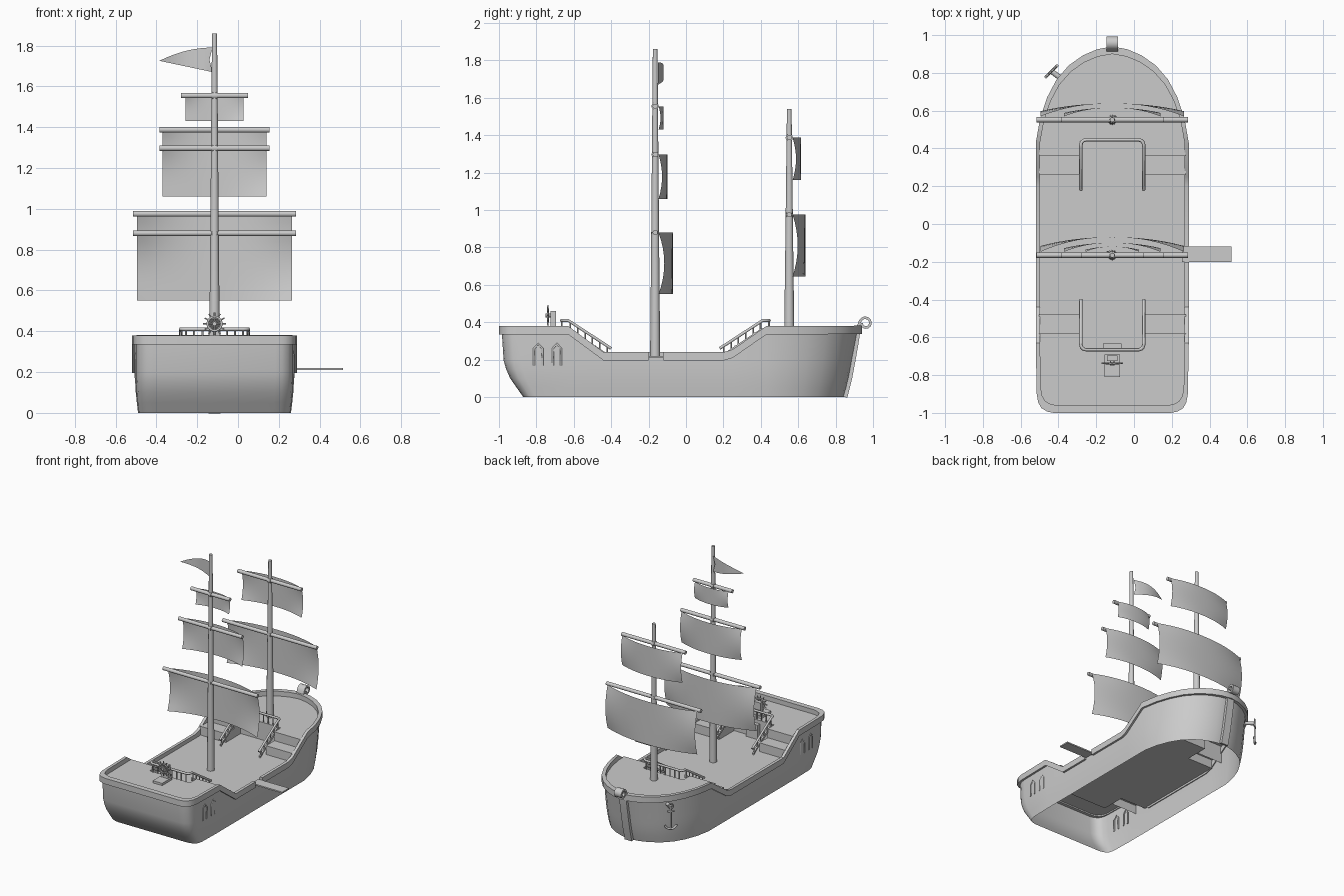
import bpy, math
from math import sin, cos, pi

if "Cube" in bpy.data.objects:
    bpy.data.objects.remove(bpy.data.objects["Cube"])

CX = -0.115                      # ship centreline; everything is built about x=0, then shifted


def mesh(name, verts, faces, smooth=True):
    me = bpy.data.meshes.new(name)
    me.from_pydata(verts, [], faces)
    ob = bpy.data.objects.new(name, me)
    bpy.context.collection.objects.link(ob)
    if smooth:
        bpy.ops.object.select_all(action='DESELECT')
        ob.select_set(True)
        bpy.context.view_layer.objects.active = ob
        bpy.ops.object.shade_smooth_by_angle(angle=math.radians(35))
    return ob


def box(name, x0, x1, y0, y1, z0, z1):
    v = [(x, y, z) for x in (x0, x1) for y in (y0, y1) for z in (z0, z1)]
    f = [(0, 1, 3, 2), (4, 6, 7, 5), (0, 4, 5, 1), (2, 3, 7, 6), (0, 2, 6, 4), (1, 5, 7, 3)]
    return mesh(name, v, f, False)


def tube(name, paths, r, res=2, radii=None):
    cu = bpy.data.curves.new(name, 'CURVE')
    cu.dimensions, cu.bevel_depth, cu.bevel_resolution, cu.use_fill_caps = '3D', r, res, True
    for p in paths:
        sp = cu.splines.new('POLY')
        sp.points.add(len(p) - 1)
        for i, (pt, q) in enumerate(zip(sp.points, p)):
            pt.co = (*q, 1)
            pt.radius = radii[i] if radii else 1
    tmp = bpy.data.objects.new(name + "_path", cu)
    bpy.context.collection.objects.link(tmp)
    bpy.context.view_layer.update()
    me = bpy.data.meshes.new_from_object(tmp.evaluated_get(bpy.context.evaluated_depsgraph_get()))
    bpy.data.objects.remove(tmp)
    ob = bpy.data.objects.new(name, me)
    bpy.context.collection.objects.link(ob)
    return ob


# Plan outline of the rail, right half from stern to bow
HALF = [(0, -1), (.31, -1), (.345, -.993), (.375, -.975), (.392, -.945), (.4, -.9), (.405, -.63),
        (.405, -.44), (.405, -.2), (.405, -.12), (.405, .2), (.405, .25), (.405, .43), (.382, .56),
        (.345, .67), (.295, .765), (.23, .84), (.155, .893), (.08, .925), (0, .94)]


def half_ring(s, stern, bow):
    out = []
    for x, y in HALF:
        if y < -.63:
            y = -.63 + (y + .63) * (stern + .63) / -.37
        elif y > .43:
            y = .43 + (y - .43) * (bow - .43) / .51
        out.append((x * s, y))
    return out


def mirror(half):
    return half + [(-x, y) for x, y in reversed(half) if x > 1e-6]


def sheer(y):                    # rail height along the ship
    pts = [(-2, .38), (-.63, .38), (-.44, .24), (.2, .24), (.25, .255), (.43, .38), (2, .385)]
    for (a, za), (b, zb) in zip(pts, pts[1:]):
        if y <= b:
            return za + (zb - za) * (y - a) / (b - a)


# Open-bottomed hull shell
rows = [(.925, -.87, .845, 0), (.94, -.905, .86, .05), (.953, -.94, .872, .1),
        (.96, -.962, .882, .15), (.963, -.975, .89, .195), (.963, -.985, .92, None)]
V, F = [], []
n = len(mirror(HALF))
for s, st, bw, z in rows:
    V += [(x, y, sheer(y) - .03 if z is None else z) for x, y in mirror(half_ring(s, st, bw))]
for r in range(len(rows) - 1):
    F += [(r*n + i, r*n + (i+1) % n, (r+1)*n + (i+1) % n, (r+1)*n + i) for i in range(n)]
mesh("hull", V, F)

# Rail following the sheer, with a boarding gap on the right
out, inn = mirror(HALF), mirror(half_ring(.945, -.96, .9))
V = [(x, y, sheer(y) + d) for ring, d in ((out, -.045), (out, 0), (inn, 0), (inn, -.045)) for x, y in ring]
F = []
for i in range(n):
    j = (i + 1) % n
    if i == 8:
        F += [(i, n+i, 2*n+i, 3*n+i), (j, 3*n+j, 2*n+j, n+j)]
        continue
    F += [(a*n + i, a*n + j, b*n + j, b*n + i) for a, b in ((0, 1), (1, 2), (2, 3), (3, 0))]
mesh("rail", V, F)

# Decks, steps, bulkheads and stair railings at both ends
LOW, MID, HIGH = .21, .277, .345


def wall(name, path, z0, z1):
    m = len(path)
    v = [(x, y, z) for z in (z0, z1) for x, y in path]
    mesh(name, v, [(i, i+1, m+i+1, m+i) for i in range(m - 1)], False)


def plate(name, pts, z):
    mesh(name, [(x, y, z) for x, y in pts], [tuple(range(len(pts)))], False)


plate("main_deck", mirror([(.17, -.66), (.17, -.48), (.39, -.48), (.39, .26), (.17, .26), (.17, .44)]), LOW)
deck_half = half_ring(.96, -.98, .91)
for tag, e, st, u, k in (("aft", -.58, -.48, -.66, 1), ("fore", .36, .26, .44, -1)):
    edge = [(.389, e), (.17, e), (.17, u)]
    rim = [p for p in deck_half if (p[1] < -.6 if k == 1 else p[1] > .42)]
    plate(tag + "_deck", mirror(rim + edge if k == 1 else edge[::-1] + rim), HIGH)
    wall(tag + "_bulkhead", mirror(edge), LOW, HIGH)
    rails, posts = [], []
    for sd in (-1, 1):
        plate(tag + "_step", [(sd*.17, e), (sd*.389, e), (sd*.389, st), (sd*.17, st)], MID)
        wall(tag + "_step_riser", [(sd*.17, e), (sd*.17, st), (sd*.389, st)], LOW, MID)
        # sloping stringer and balusters
        y0, y1 = u + k*.25, u + k*.03
        x0, x1 = sorted((sd*.16, sd*.172))
        v = [(x, y, z) for x in (x0, x1) for y, z in ((y0, .21), (y0, .225), (y1, .372), (y1, .345))]
        mesh(tag + "_stringer", v, [(0, 1, 2, 3), (7, 6, 5, 4), (0, 4, 5, 1), (1, 5, 6, 2), (2, 6, 7, 3), (3, 7, 4, 0)], False)
        for i in range(6):
            t = (i + .3) / 5.6
            y, z = y0 + (y1 - y0)*t, .265 + .145*t
            posts.append([(sd*.166, y, z - .05), (sd*.166, y, z)])
    right = [(.166, u + k*.26, .26), (.166, u + k*.03, .41)]
    right += [(.141 + .025*cos(a), u + k*(.02 - .025*sin(a)), .41) for a in (0, pi/6, pi/3, pi/2)]
    rails = [right + [(-x, y, z) for x, y, z in reversed(right)]]
    posts += [[(x, u - k*.004, HIGH), (x, u - k*.004, .41)] for x in (-.14, -.1, -.06, -.02, .02, .06, .1, .14)]
    tube(tag + "_handrail", rails, .009, 1)
    tube(tag + "_balusters", posts, .005, 1)

box("cabin_door", -.05, .05, -.66, -.632, LOW, .32)
box("boarding_plank", .37, .63, -.2, -.12, .21, .22)

# Stern windows on both sides
for sd in (-1, 1):
    for y in (-.79, -.69):
        tube("stern_window", [[(sd*.386, y + dy, z) for dy, z in
             ((-.022, .17), (-.022, .26), (0, .285), (.022, .26), (.022, .17))]], .006, 1)

# Stem post with rolled scroll
path = [(.85, 0), (.875, .1), (.892, .19), (.908, .28), (.92, .36), (.927, .395)]
path += [(.96 + r*cos(a), .395 + r*sin(a)) for i in range(15)
         for a, r in [(math.radians(155 - 24*i), .031 - .0008*i)]]
V, m = [], len(path)
for i, (y, z) in enumerate(path):
    a, b = path[max(i-1, 0)], path[min(i+1, m-1)]
    dy, dz = b[0] - a[0], b[1] - a[1]
    L, h = math.hypot(dy, dz), (.013 if i < 5 else .007)
    V += [(x, y + s*h*dz/L, z - s*h*dy/L) for x, s in ((-.03, -1), (.03, -1), (.03, 1), (-.03, 1))]
F = [(4*i+a, 4*i+(a+1) % 4, 4*i+4+(a+1) % 4, 4*i+4+a) for i in range(m-1) for a in range(4)]
mesh("stem_scroll", V, F + [(3, 2, 1, 0), tuple(range(4*m-4, 4*m))])


# Masts, yards and billowing sails
def sail(name, y0, depth, w, ztop, zbot, nx=16, nz=8):
    v = []
    for j in range(nz + 1):
        t = j / nz
        for i in range(nx + 1):
            s = 2*i/nx - 1
            y = y0 + depth*(1 - abs(s)**2.2) + .4*depth*abs(s)**2.2*4*t*(1 - t)
            v.append((s*w, y, ztop + (zbot - ztop)*t))
    f = [(j*(nx+1)+i, j*(nx+1)+i+1, (j+1)*(nx+1)+i+1, (j+1)*(nx+1)+i) for j in range(nz) for i in range(nx)]
    mesh(name, v, f)


def mast(name, y, z0, z1, sails):
    tube(name + "_mast", [[(0, y, z0), (0, y, z0 + .35*(z1-z0)), (0, y, z1)]], .027, 4, [1, .8, .46])
    for zt, zb, yard, w, d in sails:
        tube(name + "_yard", [[(-yard, y, zt), (-yard + .03, y, zt), (yard - .03, y, zt), (yard, y, zt)]], .014, 3)
        tube(name + "_yard_collar", [[(0, y + .026*cos(a), zt + .02*sin(a)) for a in (0, .01)] and
             [(-.012, y, zt), (.012, y, zt)]], .02, 3)
        sail(name + "_sail", y + .018, d, w, zt, zb)


mast("main", -.165, LOW, 1.86, [(.88, .55, .4, .38, .077), (1.297, 1.06, .27, .255, .047), (1.555, 1.43, .165, .142, .027)])
mast("fore", .552, HIGH, 1.54, [(.975, .645, .4, .38, .068), (1.387, 1.16, .27, .255, .045)])

# Pennant
V, F = [], []
for i in range(13):
    t = i / 12
    top, bot = 1.725 + .065*(1 - t**2), 1.725 - .055*(1 - t)
    for q in (0, .5, 1):
        V.append((-.01 - .26*t - (.015*4*q*(1-q) if i == 0 else 0), -.15 + .03*sin(pi*t), bot + (top - bot)*q))
for i in range(12):
    F += [(3*i+q, 3*i+3+q, 3*i+4+q, 3*i+1+q) for q in (0, 1)]
mesh("pennant", V, F)

# Steering wheel on its stand
wy, wz = -.738, .437
ang = [i*pi/12 for i in range(25)]
tube("wheel_rim", [[(.034*cos(a), wy, wz + .034*sin(a)) for a in ang]], .006, 1)
tube("wheel_spokes", [[(0, wy, wz), (.056*cos(a), wy, wz + .056*sin(a))] for a in ang[:24:2]], .004, 1)
tube("wheel_hub", [[(0, wy - .012, wz), (0, -.70, wz)]], .011, 2)
box("wheel_stand", -.028, .028, -.725, -.695, HIGH, .46)
box("helm_platform", -.04, .04, -.81, -.69, HIGH, .362)

# Anchor hanging at the left bow
ax, ay, tx, ty = -.322, .808, .7, .7
tube("anchor_peg", [[(-.25, .755, .31), (ax, ay, .31)]], .014, 2)
tube("anchor_shank", [[(ax, ay, .325), (ax, ay, .15)], [(ax - .025*tx, ay - .025*ty, .285), (ax + .025*tx, ay + .025*ty, .285)]], .007, 2)
tube("anchor_arms", [[(ax + .045*tx*sin(a), ay + .045*ty*sin(a), .195 - .045*cos(a)) for a in
     [(-1.25 + 2.5*i/8) for i in range(9)]]], .008, 2)
tube("anchor_ring", [[(ax + .018*tx*sin(a), ay + .018*ty*sin(a), .325 + .018*cos(a)) for a in ang]], .005, 1)

for ob in bpy.context.scene.objects:
    ob.location.x += CX
